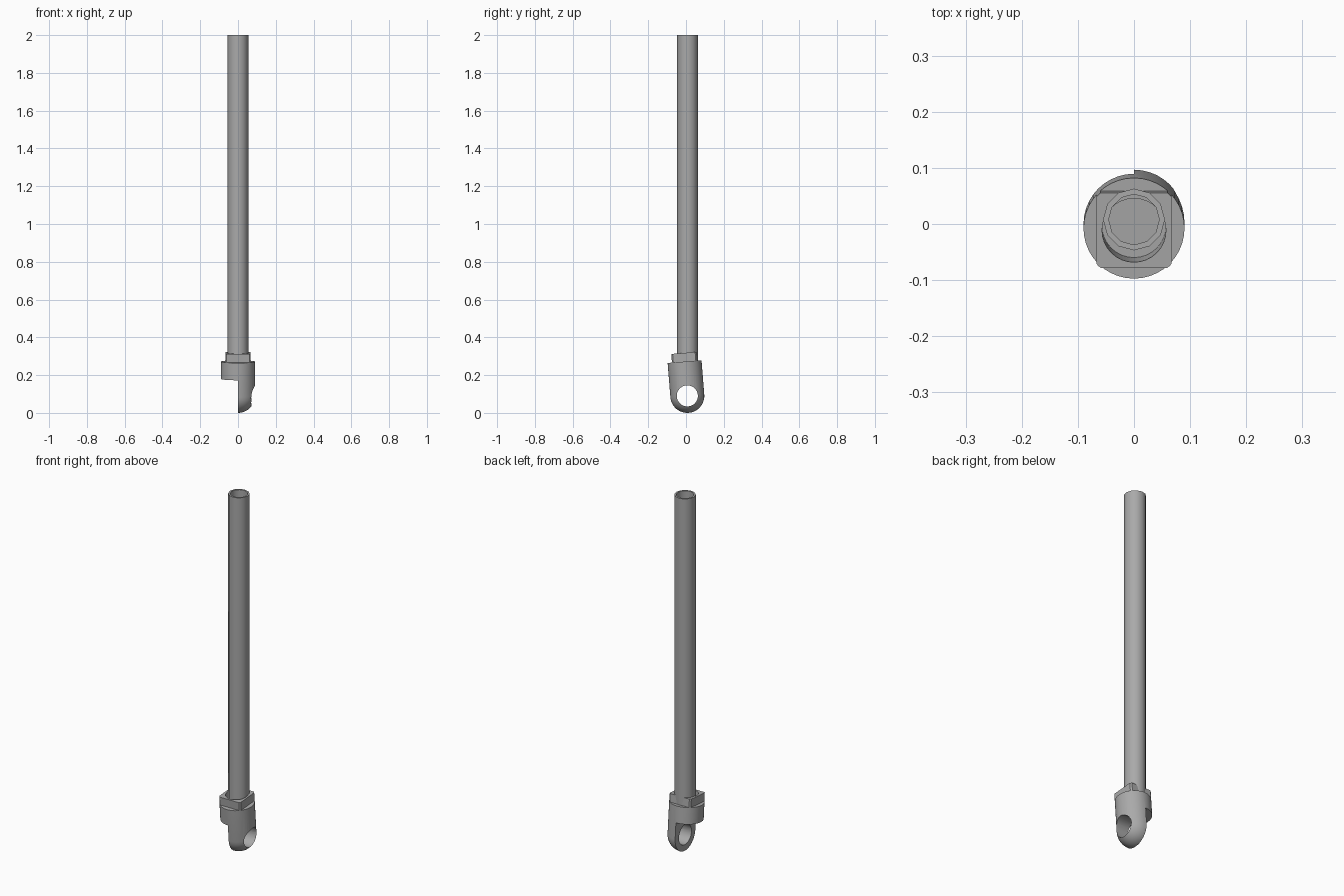
import bpy, bmesh, math
from mathutils import Matrix, Vector

cube = bpy.data.objects.get("Cube")
if cube:
    bpy.data.objects.remove(cube, do_unlink=True)

grey = bpy.data.materials.new("plain grey")
grey.use_nodes = True
colour = (0.4, 0.4, 0.4, 1)
grey.diffuse_color = colour
grey.node_tree.nodes["Principled BSDF"].inputs["Base Color"].default_value = colour

R = 0.09                      # radius of the joint
HOLE, SOCKET = 0.056, 0.057   # radii of the bores
BODY_TOP, COLLAR_TOP = 0.182, 0.228
# The joint leans slightly forward about the centre of its eye
LEAN = Matrix.Translation((0, 0.007, R)) @ Matrix.Rotation(math.radians(4.6), 4, "X")


def make(name, bm, matrix=Matrix()):
    bmesh.ops.remove_doubles(bm, verts=bm.verts, dist=1e-5)
    bmesh.ops.recalc_face_normals(bm, faces=bm.faces)
    bm.transform(matrix)
    mesh = bpy.data.meshes.new(name)
    bm.to_mesh(mesh)
    bm.free()
    mesh.materials.append(grey)
    ob = bpy.data.objects.new(name, mesh)
    bpy.context.collection.objects.link(ob)
    return ob


def lathe(profile, steps, start=0):
    """Spin (radius, height) points around z."""
    bm = bmesh.new()
    turn = Matrix.Rotation(start, 3, "Z")
    verts = [bm.verts.new(turn @ Vector((r, 0, z))) for r, z in profile]
    edges = [bm.edges.new(pair) for pair in zip(verts, verts[1:])]
    bmesh.ops.spin(bm, geom=verts + edges, cent=(0, 0, 0), axis=(0, 0, 1),
                   angle=math.tau, steps=steps, use_merge=True)
    return bm


def rod(radius, low, high, steps=32):
    return lathe([(0, low), (radius, low), (radius, high), (0, high)], steps)


def box(low, high):
    bm = bmesh.new()
    bmesh.ops.create_cube(bm, size=1)
    low, high = Vector(low), Vector(high)
    for v in bm.verts:
        v.co = (low + high) / 2 + v.co * (high - low)
    return bm


def combine(ob, cutter, operation="DIFFERENCE"):
    """Apply one boolean and discard the cutter."""
    mod = ob.modifiers.new("cut", "BOOLEAN")
    mod.object, mod.operation, mod.solver = cutter, operation, "EXACT"
    bpy.context.view_layer.update()
    result = bpy.data.meshes.new_from_object(
        ob.evaluated_get(bpy.context.evaluated_depsgraph_get()))
    ob.modifiers.clear()
    ob.data = result
    bpy.data.objects.remove(cutter, do_unlink=True)


def smooth(ob, degrees):
    bpy.ops.object.select_all(action="DESELECT")
    ob.select_set(True)
    bpy.context.view_layer.objects.active = ob
    bpy.ops.object.shade_smooth_by_angle(angle=math.radians(degrees))


# Joint body: round-ended cylinder, half cut away, with a cross hole for the eye
arc = [math.pi / 2 * i / 10 for i in range(11)]
profile = [(R * math.sin(a), -R * math.cos(a)) for a in arc]
body = make("joint_body", lathe(profile + [(R, BODY_TOP), (0, BODY_TOP)], 40), LEAN)
combine(body, make("half_cutter", box((-0.2, -0.2, -0.2), (0, 0.2, R)), LEAN))
across = LEAN @ Matrix.Rotation(math.pi / 2, 4, "Y")
combine(body, make("eye_cutter", rod(HOLE, -0.2, 0.2), across))

# Collar: square block with its corners rounded to the body
side = 0.067
collar = make("square_collar", box((-side, -side, BODY_TOP), (side, side, COLLAR_TOP)), LEAN)
combine(collar, make("corner_cutter", rod(R, 0, 0.3, 40), LEAN), "INTERSECT")

# Socket bored through the collar into the body
for part in (body, collar):
    combine(part, make("socket_cutter", rod(SOCKET, 0.125, 0.3), LEAN))
    smooth(part, 30)

# Hollow twelve-sided tube standing in the socket
outer, inner, low, high = 0.055, 0.045, 0.225, 2
tube = make("tube", lathe([(outer, low), (outer, high), (inner, high),
                           (inner, low), (outer, low)], 12),
            Matrix.Translation((0, 0.008, 0)))
smooth(tube, 35)
